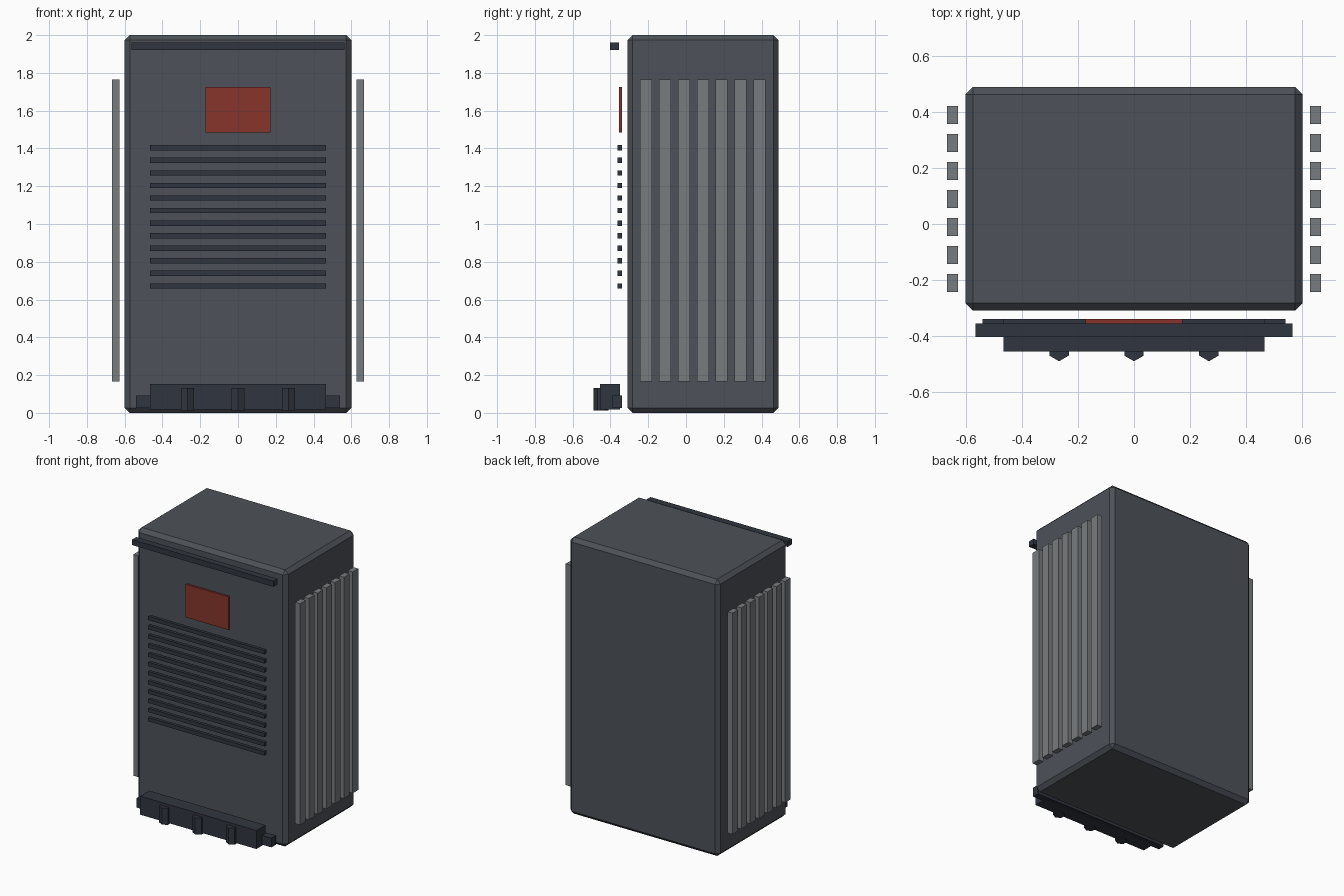
import bpy, math

if "Cube" in bpy.data.objects:
    bpy.data.objects.remove(bpy.data.objects["Cube"])


def material(name, rgb):
    m = bpy.data.materials.new(name)
    m.diffuse_color = (*rgb, 1)
    m.use_nodes = True
    m.node_tree.nodes["Principled BSDF"].inputs["Base Color"].default_value = m.diffuse_color
    return m


CASE = material("case_grey", (0.075, 0.085, 0.1))
FIN = material("fin_grey", (0.19, 0.2, 0.21))
TRIM = material("dark_trim", (0.03, 0.036, 0.05))
RED = material("red_panel", (0.24, 0.035, 0.025))


def box(name, x, y, z, mat):
    """Box from (min, max) ranges along each axis."""
    bpy.ops.mesh.primitive_cube_add(size=1, location=[sum(r) / 2 for r in (x, y, z)])
    o = bpy.context.object
    o.name = name
    o.scale = [r[1] - r[0] for r in (x, y, z)]
    bpy.ops.object.transform_apply(location=False, rotation=False, scale=True)
    o.data.materials.append(mat)
    return o


# Cabinet with chamfered edges
cabinet = box("cabinet", (-0.6, 0.6), (-0.309, 0.489), (0, 2), CASE)
bevel = cabinet.modifiers.new("chamfer", 'BEVEL')
bevel.width = 0.027
bevel.segments = 1

# Cooling fins standing off both sides
for i in range(7):
    y = -0.211 + 0.1 * i
    for side, x in (("right", (0.628, 0.667)), ("left", (-0.667, -0.628))):
        box(f"{side}_fin_{i + 1}", x, (y - 0.032, y + 0.032), (0.165, 1.765), FIN)

# Front: top rail, warning panel, louvre slats
box("top_rail", (-0.565, 0.565), (-0.402, -0.354), (1.92, 1.96), TRIM)
box("red_panel", (-0.173, 0.173), (-0.354, -0.338), (1.485, 1.724), RED)
for i in range(12):
    z = 0.672 + 0.0665 * i
    box(f"louvre_slat_{i + 1}", (-0.465, 0.465), (-0.362, -0.339), (z - 0.014, z + 0.014), TRIM)

# Front base: cable box, mounting rail and hexagonal cable glands
box("cable_box", (-0.465, 0.465), (-0.454, -0.35), (0.018, 0.152), TRIM)
box("mounting_rail", (-0.54, 0.54), (-0.389, -0.339), (0.025, 0.092), TRIM)
for i, x in enumerate((-0.267, 0, 0.267)):
    bpy.ops.mesh.primitive_cylinder_add(vertices=6, radius=0.04, depth=0.12,
                                        location=(x, -0.449, 0.072))
    gland = bpy.context.object
    gland.name = f"cable_gland_{i + 1}"
    gland.data.materials.append(TRIM)
